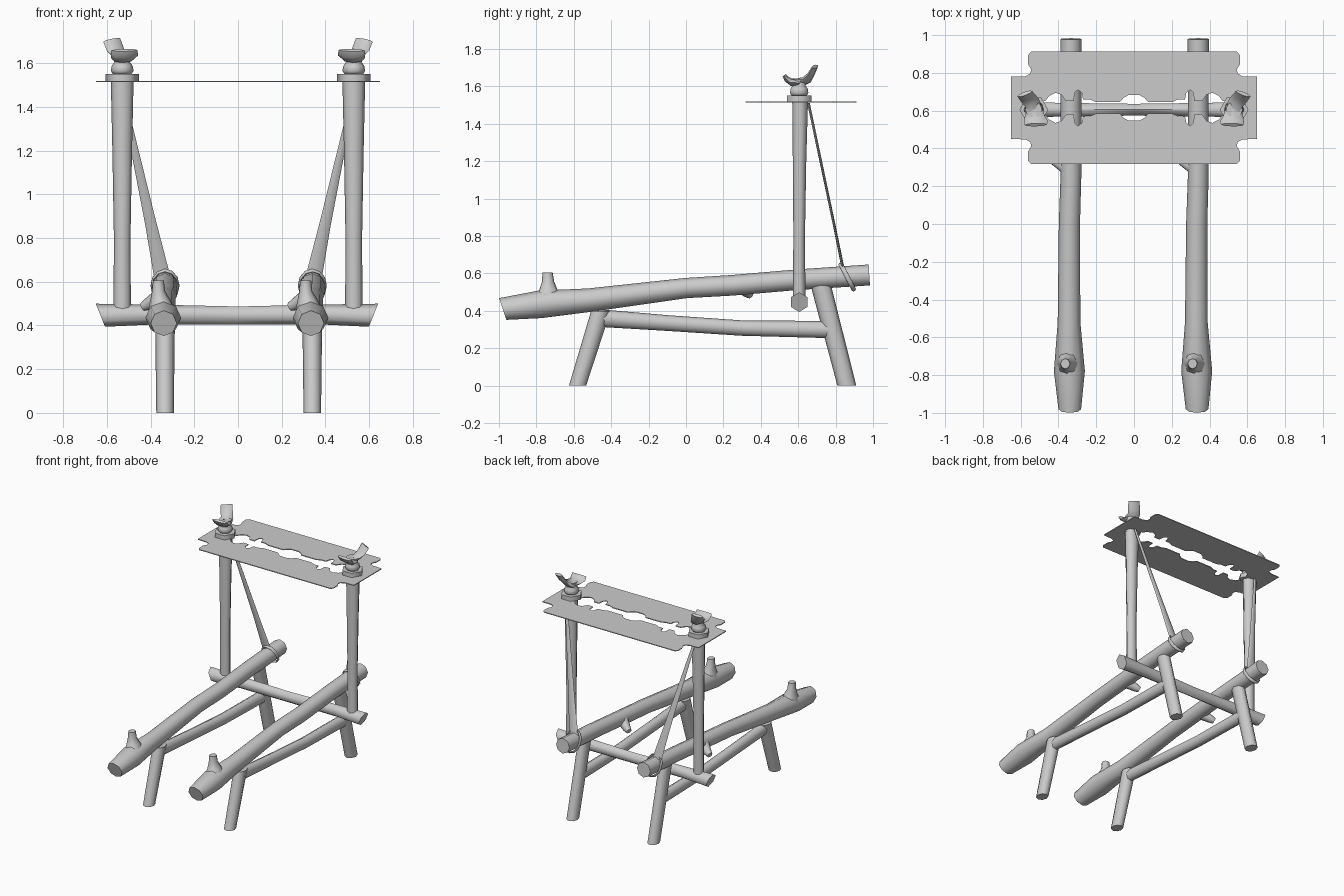
import bpy, bmesh, math
from mathutils import Vector

if "Cube" in bpy.data.objects:
    bpy.data.objects.remove(bpy.data.objects["Cube"])

grey = bpy.data.materials.new("plain grey")
grey.diffuse_color = (0.6, 0.6, 0.6, 1)
grey.use_nodes = True
grey.node_tree.nodes["Principled BSDF"].inputs["Base Color"].default_value = grey.diffuse_color


def finish(name, bm, angle=65):
    bmesh.ops.recalc_face_normals(bm, faces=bm.faces)
    me = bpy.data.meshes.new(name)
    bm.to_mesh(me)
    bm.free()
    ob = bpy.data.objects.new(name, me)
    bpy.context.collection.objects.link(ob)
    me.materials.append(grey)
    bpy.ops.object.select_all(action='DESELECT')
    ob.select_set(True)
    bpy.context.view_layer.objects.active = ob
    bpy.ops.object.shade_smooth_by_angle(angle=math.radians(angle))
    return ob


def tube(name, pts, side=(1, 0, 0), n=8, cuts=(None, None), closed=False):
    """Sweep an ellipse along (x, y, z, width radius[, other radius]) points."""
    bm = bmesh.new()
    P = [Vector(p[:3]) for p in pts]
    last = len(P) - 1
    rings = []
    for i, p in enumerate(pts):
        if closed:
            t = (P[(i + 1) % len(P)] - P[i - 1]).normalized()
        else:
            t = (P[min(i + 1, last)] - P[max(i - 1, 0)]).normalized()
        s = Vector(side)
        s = (s - t * s.dot(t)).normalized()
        v = t.cross(s)
        cut = cuts[0] if i == 0 else cuts[1] if i == last else None
        ring = []
        for k in range(n):
            a = math.tau * k / n
            d = s * math.cos(a) * p[3] + v * math.sin(a) * p[-1]
            if cut:
                c = Vector(cut)
                d -= t * (d.dot(c) / t.dot(c))
            ring.append(bm.verts.new(P[i] + d))
        rings.append(ring)
    pairs = list(zip(rings, rings[1:])) + ([(rings[-1], rings[0])] if closed else [])
    for a, b in pairs:
        for k in range(n):
            j = (k + 1) % n
            bm.faces.new((a[k], a[j], b[j], b[k]))
    if not closed:
        bm.faces.new(rings[0])
        bm.faces.new(rings[-1])
    return finish(name, bm)


# Two identical trestles: log rail, knots, legs and brace
for tag, c in (("left", -0.337), ("right", 0.337)):
    tube(tag + "_rail", [
        (c - .003, -.98, .41, .06, .06), (c - .005, -.78, .435, .082, .074),
        (c - .007, -.52, .457, .06, .063), (c - .005, 0, .522, .056, .054),
        (c + .003, .25, .537, .055, .055), (c + .003, .6, .567, .055, .055),
        (c + .003, .98, .592, .056, .056)], cuts=((0, .95, .32), None))
    tube(tag + "_branch_stub", [
        (c - .01, -.74, .44, .07, .10), (c - .02, -.735, .51, .048, .05),
        (c - .027, -.738, .555, .03, .033), (c - .027, -.74, .605, .025, .027)],
        cuts=(None, (0, 0, 1)))
    tube(tag + "_small_knot", [(c - .02, .30, .53, .04), (c - .075, .33, .497, .028),
                               (c - .10, .34, .485, .02)], side=(0, 1, 0))
    tube(tag + "_front_leg", [(c + .003, -.58, 0, .04, .044), (c + .003, -.455, .40, .045, .05)],
         cuts=((0, 0, 1), (0, 0, 1)))
    tube(tag + "_back_leg", [(c + .003, .86, 0, .04, .049), (c + .003, .72, .54, .04, .053)],
         cuts=((0, 0, 1), (0, 0, 1)))
    tube(tag + "_brace", [(c + .003, -.47, .362, .036, .047), (c + .003, -.1, .335, .036, .042),
                          (c + .003, .3, .308, .036, .041), (c + .003, .78, .30, .036, .046)])

# Hexagonal crossbar with slanted ends
tube("crossbar", [(-.63, .605, .447, .053, .05), (-.4, .605, .45, .046, .042),
                  (0, .605, .446, .041, .036), (.4, .605, .45, .046, .042),
                  (.62, .605, .447, .053, .05)], side=(0, 0, 1), n=6,
     cuts=((1, 0, .4), (1, 0, -.4)))

# Uprights, ties and wing nuts, mirrored across x
for tag, m in (("left", -1), ("right", 1)):
    x = .53 * m
    tube(tag + "_post", [(x, .605, .43, .04, .034), (x, .605, .8, .038, .031),
                         (x, .607, 1.2, .045, .036), (x, .61, 1.515, .052, .042)])
    # flat tie strap narrowing to the top of the post
    tube(tag + "_tie", [(.342 * m, .845, .60, .038, .008), (.40 * m, .79, .87, .026, .007),
                        (.54 * m, .655, 1.51, .009, .007)])
    # strap ring around the rail
    cx = -.334 if m < 0 else .34
    ring = []
    for k in range(12):
        a = math.tau * k / 12
        ring.append((cx + .06 * math.cos(a), .862 - .036 * math.sin(a),
                     .582 + .07 * math.sin(a), .012, .007))
    tube(tag + "_tie_ring", ring, side=(0, .89, .46), n=6, closed=True)
    # nut collar and neck
    tube(tag + "_nut_collar", [(x, .605, 1.518, .076), (x, .605, 1.552, .076)], n=6)
    tube(tag + "_nut_neck", [(x, .605, 1.55, .042), (x, .605, 1.565, .052),
                             (x, .605, 1.588, .048), (x, .605, 1.605, .036),
                             (x, .605, 1.64, .044)], n=10)
    # tall rear wing and low front wing
    tube(tag + "_rear_wing", [
        (x, .61, 1.622, .045, .02), (x + .012 * m, .645, 1.635, .042, .02),
        (x + .032 * m, .668, 1.665, .043, .015), (x + .048 * m, .69, 1.707, .042, .011)],
        side=(1, 0, .4 * m))
    tube(tag + "_front_wing", [
        (x, .61, 1.622, .045, .02), (x - .004 * m, .565, 1.622, .054, .02),
        (x - .01 * m, .54, 1.638, .063, .016), (x - .01 * m, .525, 1.66, .06, .01)],
        side=(1, 0, .06 * -m))

# Thin slotted plate: one quarter of each outline, mirrored twice
outer = [(.65, .165), (.575, .167), (.548, .182), (.545, .205), (.56, .23),
         (.56, .28), (.545, .297)]
slot = [(.50, .035), (.47, .035), (.45, .062), (.415, .08), (.385, .07), (.36, .035),
        (.318, .035), (.315, .08), (.297, .096), (.277, .08), (.27, .045), (.235, .045),
        (.2, .03), (.075, .03), (.055, .053), (.03, .067)]


def loop(quarter):
    right = [(a, -b) for a, b in reversed(quarter)] + quarter
    return right + [(-a, -b) for a, b in right]


curve = bpy.data.curves.new("plate_outline", 'CURVE')
curve.dimensions = '2D'
curve.fill_mode = 'BOTH'
curve.extrude = .003
for pts in (loop(outer), loop(slot)):
    sp = curve.splines.new('POLY')
    sp.points.add(len(pts) - 1)
    for q, (a, b) in zip(sp.points, pts):
        q.co = (a, b + .615, 0, 1)
    sp.use_cyclic_u = True
helper = bpy.data.objects.new("plate_helper", curve)
bpy.context.collection.objects.link(helper)
flat = bpy.data.meshes.new_from_object(helper.evaluated_get(bpy.context.evaluated_depsgraph_get()))
bpy.data.objects.remove(helper)
bm = bmesh.new()
bm.from_mesh(flat)
bmesh.ops.remove_doubles(bm, verts=bm.verts, dist=.0005)
bmesh.ops.translate(bm, verts=bm.verts, vec=(0, 0, 1.517))
finish("slotted_plate", bm, 30)
